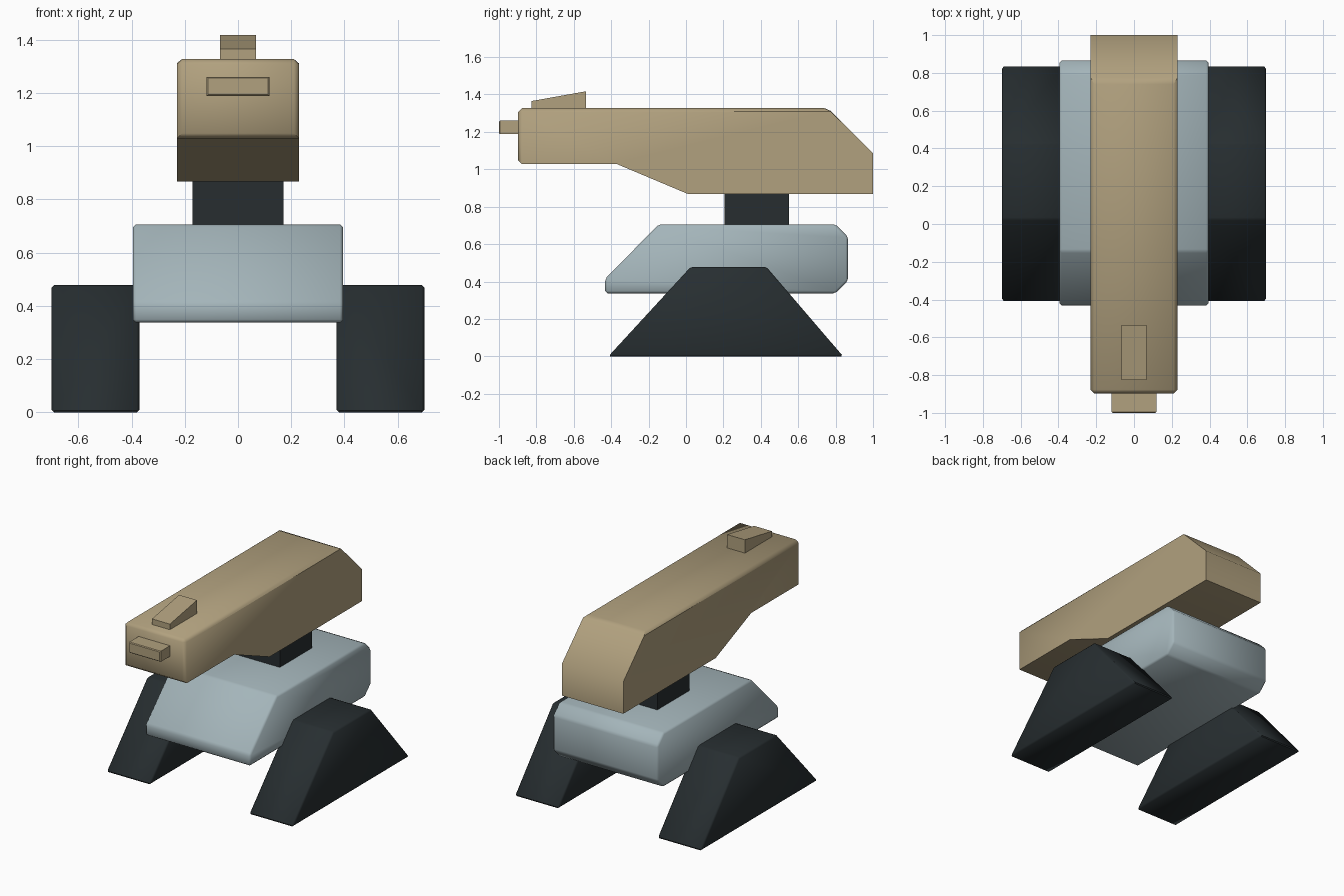
import bpy, bmesh
from math import radians

if "Cube" in bpy.data.objects:
    bpy.data.objects.remove(bpy.data.objects["Cube"])


def material(name, rgb):
    mat = bpy.data.materials.new(name)
    mat.diffuse_color = (*rgb, 1)
    mat.use_nodes = True
    mat.node_tree.nodes["Principled BSDF"].inputs["Base Color"].default_value = mat.diffuse_color
    return mat


TAN = material("tan", (0.44, 0.355, 0.21))
STEEL = material("steel", (0.37, 0.46, 0.49))
DARK = material("dark", (0.02, 0.027, 0.03))


def extruded(name, profile, x0, x1, mat, bevel=0, pick=None, smooth=False):
    """Extrude a (y, z) profile from x0 to x1 and chamfer the picked edges."""
    bm = bmesh.new()
    face = bm.faces.new([bm.verts.new((x0, y, z)) for y, z in profile])
    out = bmesh.ops.extrude_face_region(bm, geom=[face])
    for v in out["geom"]:
        if isinstance(v, bmesh.types.BMVert):
            v.co.x = x1
    bmesh.ops.recalc_face_normals(bm, faces=bm.faces[:])
    if bevel:
        edges = [e for e in bm.edges if pick is None or pick(e)]
        bmesh.ops.bevel(bm, geom=edges, offset=bevel, segments=1,
                        profile=0.5, affect='EDGES', clamp_overlap=True)
    mesh = bpy.data.meshes.new(name)
    bm.to_mesh(mesh)
    bm.free()
    mesh.materials.append(mat)
    obj = bpy.data.objects.new(name, mesh)
    bpy.context.collection.objects.link(obj)
    if smooth:
        bpy.ops.object.select_all(action='DESELECT')
        obj.select_set(True)
        bpy.context.view_layer.objects.active = obj
        bpy.ops.object.shade_smooth_by_angle(angle=radians(47))
    return obj


def box(y0, y1, z0, z1):
    return [(y0, z0), (y1, z0), (y1, z1), (y0, z1)]


# Trapezoid feet, mirrored left and right
foot = extruded("foot", [(-0.415, 0), (0.84, 0), (0.43, 0.478), (0.025, 0.478)],
                0.37, 0.70, DARK, 0.01, smooth=True)
foot.modifiers.new("mirror", 'MIRROR')

# Hull with sloped nose and chamfered tail
extruded("hull", [(-0.432, 0.337), (-0.432, 0.415), (-0.145, 0.706), (0.80, 0.706),
                  (0.866, 0.64), (0.866, 0.403), (0.80, 0.337)],
         -0.395, 0.395, STEEL, 0.012, smooth=True)

# Turret neck
extruded("neck", box(0.205, 0.55, 0.69, 0.88), -0.17, 0.17, DARK)

# Gun housing: chamfered round the front face and along the top
extruded("gun_housing", [(-0.897, 1.028), (-0.897, 1.327), (0.76, 1.327), (1.0, 1.085),
                         (1.0, 0.868), (0.01, 0.868), (-0.37, 1.028)],
         -0.23, 0.23, TAN, 0.02,
         lambda e: all(v.co.z > 1.32 for v in e.verts)
         or all(v.co.y < -0.89 for v in e.verts), smooth=True)

# Muzzle block
extruded("muzzle", box(-1.0, -0.88, 1.188, 1.26), -0.118, 0.118, TAN, 0.005,
         lambda e: all(v.co.y < -0.99 for v in e.verts))

# Wedge sight on top
extruded("sight", [(-0.825, 1.31), (-0.535, 1.31), (-0.535, 1.417), (-0.825, 1.365)],
         -0.067, 0.067, TAN)
